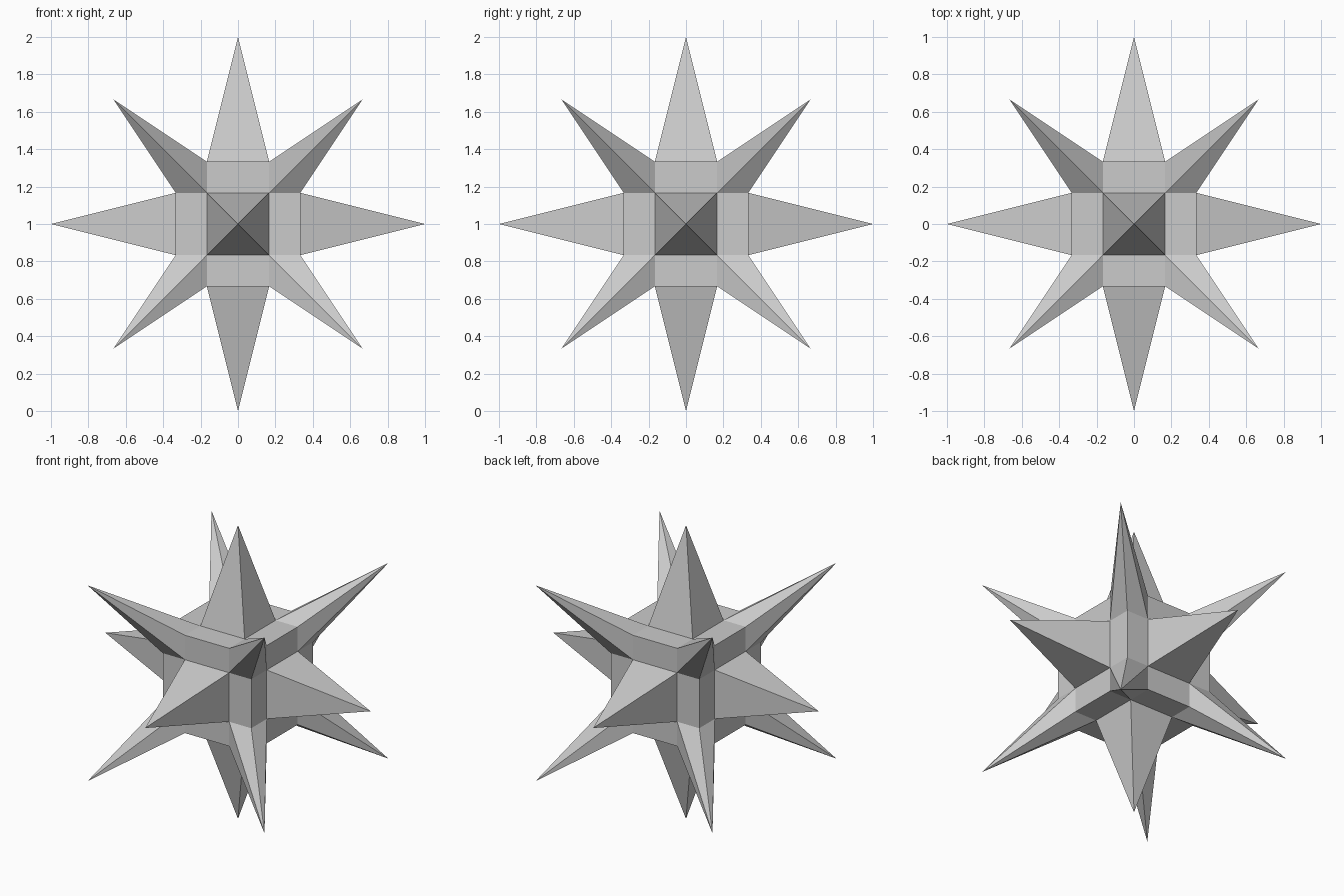
import bpy, bmesh
from mathutils import Vector

if "Cube" in bpy.data.objects:
    bpy.data.objects.remove(bpy.data.objects["Cube"])

CORE = 1 / 3      # half size of the cube core
INNER = 1 / 6     # half size of the square base of each axis spike

bm = bmesh.new()
bmesh.ops.create_cube(bm, size=2 * CORE)

# Cube core cut into a 3 x 3 grid per side, with a wide middle cell
bmesh.ops.subdivide_edges(bm, edges=bm.edges[:], cuts=2, use_grid_fill=True)
for v in bm.verts:
    v.co = Vector([(CORE if abs(c) > 0.2 else INNER) * (1 if c > 0 else -1) for c in v.co])

corners = [v for v in bm.verts if all(abs(c) > 0.3 for c in v.co)]
centres = [f for f in bm.faces if f.calc_center_median().length < CORE + 0.01]

# Corner spikes: pull the cube corners out and crease each corner cell
for v in corners:
    v.co *= 2
    for f in list(v.link_faces):
        inner = next(w for w in f.verts
                     if sum(abs(c) < 0.2 for c in w.co) == 2)
        bmesh.utils.face_split(f, v, inner)

# Axis spikes: pyramids on the middle cell of each side
for v in bmesh.ops.poke(bm, faces=centres)["verts"]:
    v.co = v.co.normalized()

bmesh.ops.translate(bm, verts=bm.verts[:], vec=(0, 0, 1))
bmesh.ops.recalc_face_normals(bm, faces=bm.faces[:])

mesh = bpy.data.meshes.new("spiked_star")
bm.to_mesh(mesh)
bm.free()
bpy.context.collection.objects.link(bpy.data.objects.new("spiked_star", mesh))
